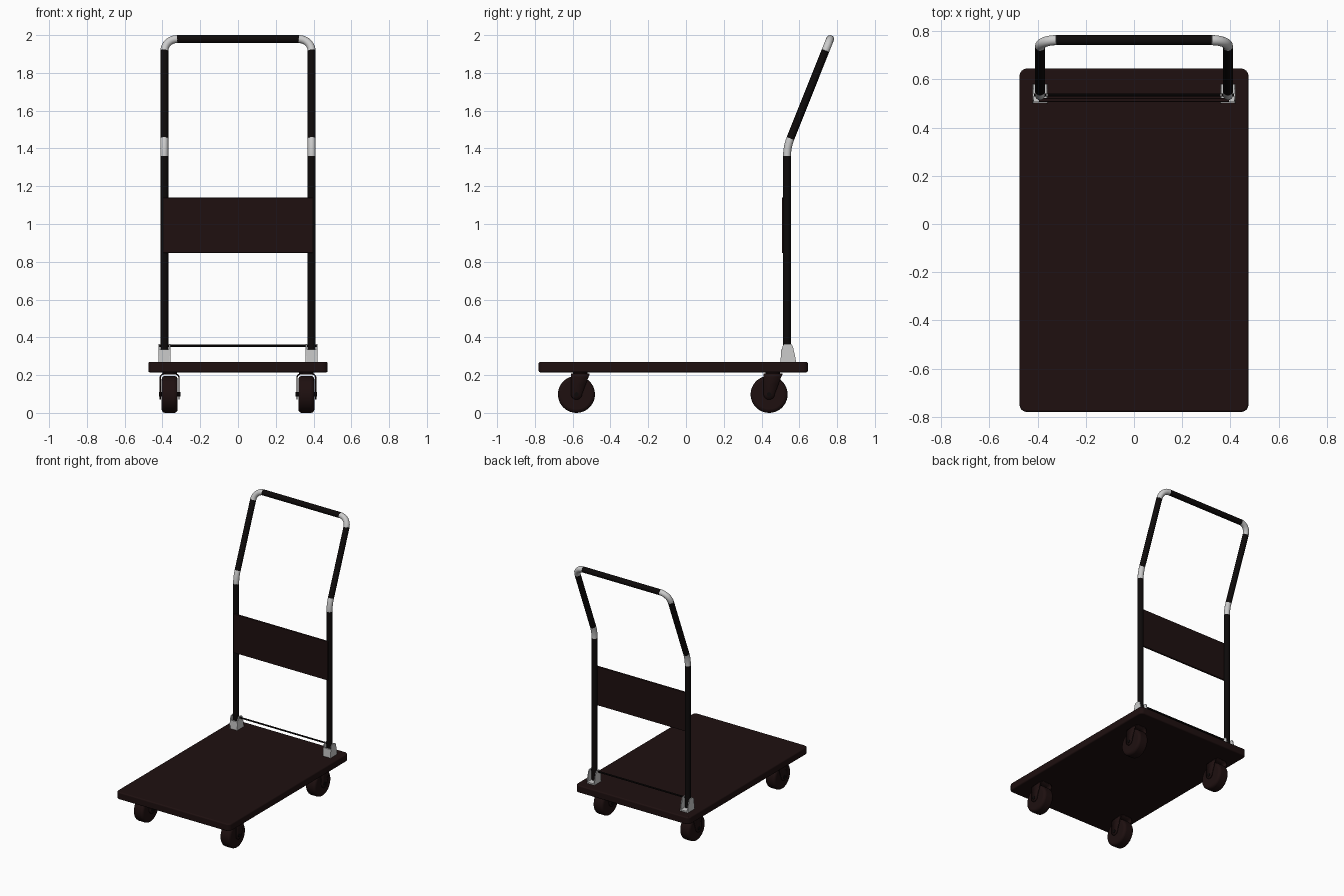
import bpy, bmesh, math
from mathutils import Vector

if "Cube" in bpy.data.objects:
    bpy.data.objects.remove(bpy.data.objects["Cube"])


def material(name, rgb):
    m = bpy.data.materials.new(name)
    m.diffuse_color = (*rgb, 1)
    m.use_nodes = True
    m.node_tree.nodes["Principled BSDF"].inputs["Base Color"].default_value = m.diffuse_color
    return m


BROWN = material("dark_brown", (0.013, 0.005, 0.005))
BLACK = material("black_paint", (0.004, 0.003, 0.003))
GREY = None


def finish(name, bm, mat, bevel=0, segments=3, smooth=True):
    bmesh.ops.recalc_face_normals(bm, faces=bm.faces)
    me = bpy.data.meshes.new(name)
    bm.to_mesh(me)
    bm.free()
    ob = bpy.data.objects.new(name, me)
    bpy.context.collection.objects.link(ob)
    if mat:
        me.materials.append(mat)
    if bevel:
        mod = ob.modifiers.new("bevel", 'BEVEL')
        mod.width, mod.segments, mod.limit_method = bevel, segments, 'ANGLE'
    if smooth:
        bpy.ops.object.select_all(action='DESELECT')
        bpy.context.view_layer.objects.active = ob
        ob.select_set(True)
        bpy.ops.object.shade_smooth_by_angle(angle=math.radians(35))
    return ob


def box(name, lo, hi, mat, bevel=0):
    bm = bmesh.new()
    bmesh.ops.create_cube(bm, size=1)
    for v in bm.verts:
        v.co = [(a + b) / 2 + c * (b - a) for a, b, c in zip(lo, hi, v.co)]
    return finish(name, bm, mat, bevel)


def prism(name, outline, axis, lo, hi, mat, bevel=0, segments=3):
    """Extrude a 2D outline along x (outline = y,z) or z (outline = x,y)."""
    bm = bmesh.new()
    place = (lambda p, d: (d, *p)) if axis == 'x' else (lambda p, d: (*p, d))
    face = bm.faces.new([bm.verts.new(place(p, lo)) for p in outline])
    new = bmesh.ops.extrude_face_region(bm, geom=[face])["geom"]
    shift = Vector(place((0, 0), hi - lo))
    bmesh.ops.translate(bm, vec=shift, verts=[g for g in new if isinstance(g, bmesh.types.BMVert)])
    return finish(name, bm, mat, bevel, segments)


def disc(y, z, r, n=32):
    return [(y + r * math.cos(2 * math.pi * i / n), z + r * math.sin(2 * math.pi * i / n)) for i in range(n)]


def tube(name, pts, mat, r=0.021, n=16):
    """Sweep a circle along a path with mitred rings."""
    bm = bmesh.new()
    pts = [Vector(p) for p in pts]
    rings = []
    side = None
    for i, p in enumerate(pts):
        t = (pts[min(i + 1, len(pts) - 1)] - pts[max(i - 1, 0)]).normalized()
        if side is None:
            side = t.orthogonal()
        side = (side - t * side.dot(t)).normalized()
        up = t.cross(side)
        rings.append([bm.verts.new(p + r * (math.cos(a) * side + math.sin(a) * up))
                      for a in (2 * math.pi * k / n for k in range(n))])
    for a, b in zip(rings, rings[1:]):
        for k in range(n):
            bm.faces.new((a[k], a[(k + 1) % n], b[(k + 1) % n], b[k]))
    bm.faces.new(rings[0])
    bm.faces.new(rings[-1])
    return finish(name, bm, mat)


# Deck with rounded plan corners and softened edges
outline = []
for cx, cy, a0 in ((0.445, 0.615, 0), (-0.445, 0.615, 90), (-0.445, -0.75, 180), (0.445, -0.75, 270)):
    for k in range(7):
        a = math.radians(a0 + 15 * k)
        outline.append((cx + 0.03 * math.cos(a), cy + 0.03 * math.sin(a)))
prism("deck", outline, 'z', 0.215, 0.27, BROWN, 0.008)

# Handle path: upright, lower bend, leaning tube, corner, top bar
Y, X, LEAN, BEND, CORNER = 0.535, 0.39, 0.38, 0.25, 0.068
lean = Vector((0, math.sin(LEAN), math.cos(LEAN)))
arc = [(Y + BEND * (1 - math.cos(LEAN * i / 8)), 1.36 + BEND * math.sin(LEAN * i / 8)) for i in range(9)]
bend_end = Vector((0, *arc[-1]))
top = bend_end + lean * ((1.979 - bend_end.z) / lean.z)
corner_start = top - lean * CORNER

for s, side in ((-1, "left"), (1, "right")):
    off = Vector((s * X, 0, 0))
    tube(f"handle_upright_{side}", [(s * X, Y, 0.29), (s * X, Y, 1.36)], BLACK)
    tube(f"handle_bend_{side}", [(s * X, y, z) for y, z in arc], GREY)
    tube(f"handle_lean_{side}", [bend_end + off, corner_start + off], BLACK)
    corner = []
    for i in range(11):
        a = math.pi / 2 * i / 10
        corner.append(corner_start + lean * CORNER * math.sin(a)
                      + Vector((s * (X - CORNER * (1 - math.cos(a))), 0, 0)))
    tube(f"handle_corner_{side}", corner, GREY)

    # Folding bracket: base, front wall and two cheeks
    x = s * X
    box(f"bracket_base_{side}", (x - 0.03, 0.505, 0.268), (x + 0.03, 0.582, 0.28), GREY)
    box(f"bracket_front_{side}", (x - 0.03, 0.502, 0.27), (x + 0.03, 0.51, 0.335), GREY)
    cheek = [(0.5, 0.27), (0.582, 0.27), (0.578, 0.3), (0.566, 0.35), (0.561, 0.361), (0.55, 0.366),
             (0.525, 0.366), (0.515, 0.361), (0.51, 0.35), (0.502, 0.3)]
    for e in (-1, 1):
        prism(f"bracket_cheek_{side}", cheek, 'x', x + e * 0.026, x + e * 0.032, GREY)

tube("handle_top_bar", [(-X + CORNER, top.y, top.z), (X - CORNER, top.y, top.z)], BLACK)

# Cross panel and release rod
box("handle_panel", (-0.395, 0.507, 0.847), (0.395, 0.522, 1.14), BROWN, 0.003)
tube("release_rod", [(-0.415, Y, 0.356), (0.415, Y, 0.356)], BLACK, 0.006, 10)


def fork(name, cx, cy):
    """Arched strip over the wheel, trailing toward the axle."""
    half = [(0.05, 0.07 + 0.03 * (1 - math.cos(math.pi / 2 * i / 6))) for i in range(7)]
    half += [(0.05, 0.15)]
    half += [(0.03 + 0.02 * math.cos(a), 0.186 + 0.02 * math.sin(a))
             for a in (math.pi / 2 * i / 5 for i in range(6))]
    path = half + [(-x, z) for x, z in reversed(half)]
    bm = bmesh.new()
    rows = []
    for x, z in path:
        w = max(0.004, math.sqrt(max(0, 0.03 ** 2 - min(0, z - 0.1) ** 2)))
        back = w + 0.04 * max(0, z - 0.1) / 0.106
        rows.append([bm.verts.new((cx + x, cy - w, z)), bm.verts.new((cx + x, cy + back, z))])
    for a, b in zip(rows, rows[1:]):
        bm.faces.new((a[0], a[1], b[1], b[0]))
    ob = finish(name, bm, BROWN)
    mod = ob.modifiers.new("thickness", 'SOLIDIFY')
    mod.thickness, mod.offset = 0.007, 0


# Casters
for s in (-1, 1):
    for cy, end in ((-0.58, "front"), (0.44, "rear")):
        cx = s * 0.362
        tag = f"{end}_{'left' if s < 0 else 'right'}"
        prism(f"wheel_{tag}", disc(cy, 0.098, 0.098, 40), 'x', cx - 0.042, cx + 0.042, BROWN, 0.018, 4)
        prism(f"axle_{tag}", disc(cy, 0.098, 0.012, 12), 'x', cx - 0.057, cx + 0.057, BLACK)
        fork(f"fork_{tag}", cx, cy)
        ring = [(cx + a, cy + 0.02 + b) for a, b in disc(0, 0, 0.038, 24)]
        prism(f"swivel_{tag}", ring, 'z', 0.204, 0.217, BROWN)
